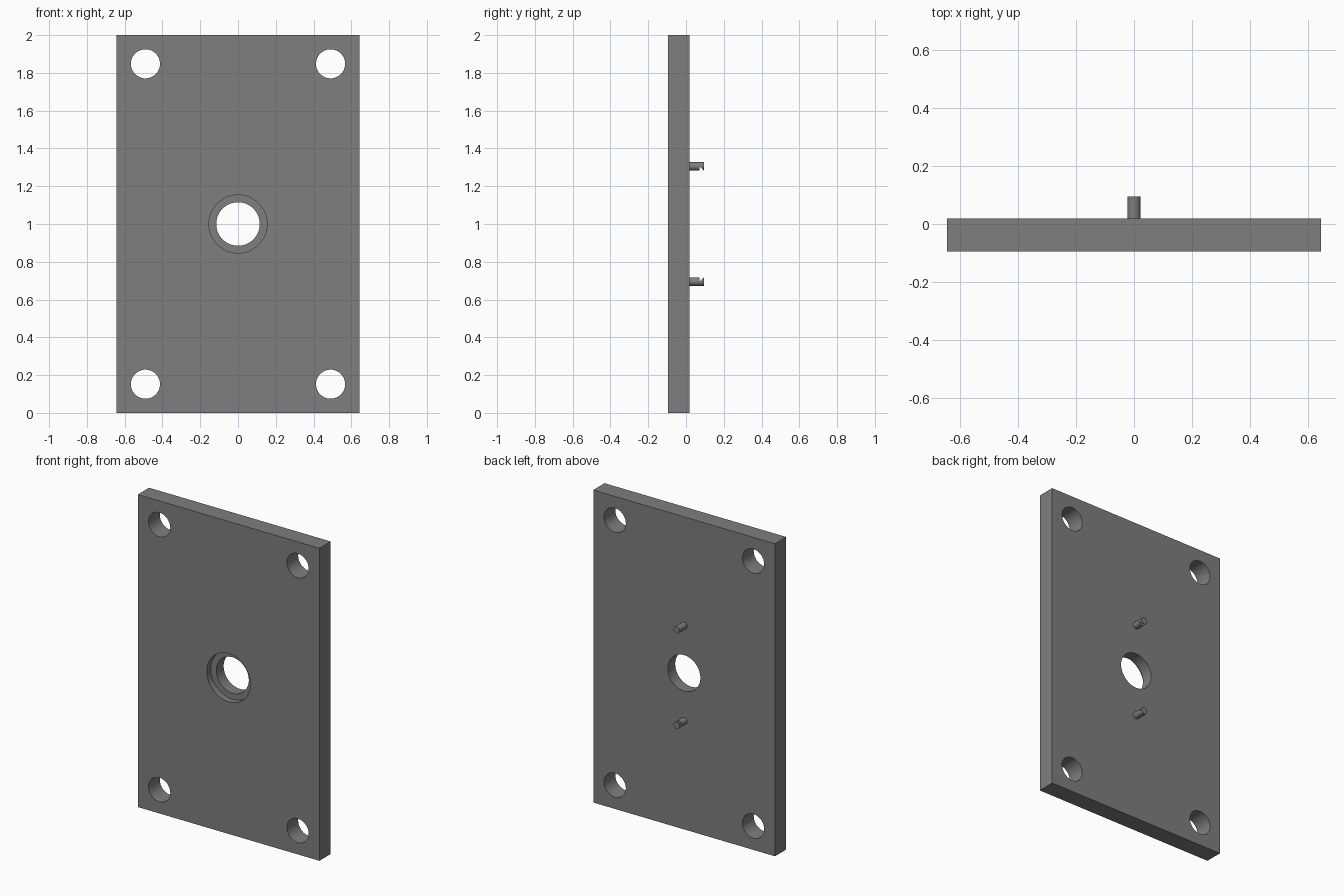
import bpy, bmesh, math
from mathutils import Matrix, Vector

if "Cube" in bpy.data.objects:
    bpy.data.objects.remove(bpy.data.objects["Cube"])

Y0, Y1 = -0.095, 0.019      # plate front and back
PEG_END = 0.095
CZ = 1.0

# dark grey metal
steel = bpy.data.materials.new("dark_steel")
steel.diffuse_color = (0.21, 0.21, 0.21, 1)
steel.use_nodes = True
steel.node_tree.nodes["Principled BSDF"].inputs["Base Color"].default_value = steel.diffuse_color


def make(name, bm):
    bmesh.ops.recalc_face_normals(bm, faces=bm.faces)
    me = bpy.data.meshes.new(name)
    bm.to_mesh(me)
    bm.free()
    me.materials.append(steel)
    ob = bpy.data.objects.new(name, me)
    bpy.context.collection.objects.link(ob)
    return ob


def rod(name, x, z, r, ya, yb, sides=64):
    bm = bmesh.new()
    m = Matrix.Translation((x, (ya + yb) / 2, z)) @ Matrix.Rotation(math.pi / 2, 4, 'X')
    bmesh.ops.create_cone(bm, cap_ends=True, segments=sides, radius1=r, radius2=r,
                          depth=yb - ya, matrix=m)
    return make(name, bm)


def wedge(name, pts, half):
    bm = bmesh.new()
    f = bm.faces.new([bm.verts.new((-half, y, z)) for y, z in pts])
    ext = bmesh.ops.extrude_face_region(bm, geom=[f])
    bmesh.ops.translate(bm, vec=Vector((2 * half, 0, 0)),
                        verts=[v for v in ext['geom'] if isinstance(v, bmesh.types.BMVert)])
    return make(name, bm)


def carve(ob, cutters):
    for c in cutters:
        mod = ob.modifiers.new("cut", 'BOOLEAN')
        mod.operation, mod.solver, mod.object = 'DIFFERENCE', 'EXACT', c
        bpy.ops.object.select_all(action='DESELECT')
        bpy.context.view_layer.objects.active = ob
        ob.select_set(True)
        bpy.ops.object.modifier_apply(modifier=mod.name)
        bpy.data.objects.remove(c)
    bpy.ops.object.shade_smooth_by_angle(angle=math.radians(30))


# mounting plate
bm = bmesh.new()
bmesh.ops.create_cube(bm, size=1, matrix=Matrix.Translation((0, (Y0 + Y1) / 2, CZ))
                      @ Matrix.Diagonal((1.286, Y1 - Y0, 2, 1)))
plate = make("mounting_plate", bm)

# corner holes, centre bore and front counterbore
cutters = [rod("hole_cutter", sx * 0.49, CZ + sz * 0.848, 0.077, -0.3, 0.3)
           for sx in (-1, 1) for sz in (-1, 1)]
cutters.append(rod("bore_cutter", 0, CZ, 0.115, -0.3, 0.3))
cutters.append(rod("counterbore_cutter", 0, CZ, 0.154, -0.3, -0.055))
carve(plate, cutters)

# back pegs, each with a hook notch facing the bore
R = 0.022
for name, s in (("upper_peg", 1), ("lower_peg", -1)):
    z = CZ + s * 0.305
    peg = rod(name, 0, z, R, Y1 - 0.008, PEG_END, 32)
    notch = wedge("notch_cutter", [(0.072, z), (0.072, z - s * 0.03), (0.103, z - s * 0.03)], 0.05)
    carve(peg, [notch])
